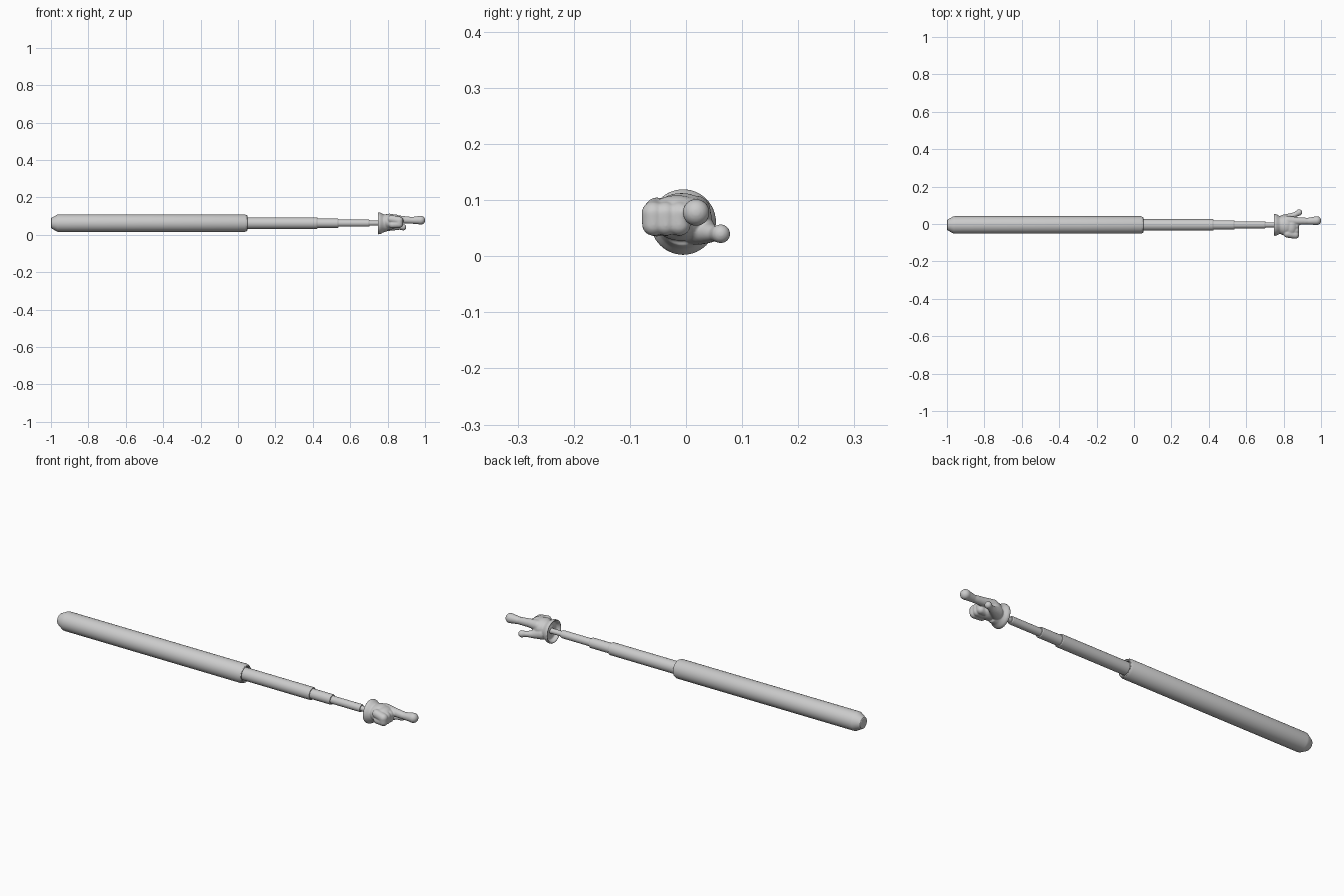
import bpy, bmesh, math
from mathutils import Vector, Matrix

if "Cube" in bpy.data.objects:
    bpy.data.objects.remove(bpy.data.objects["Cube"])

CY, CZ = -0.005, 0.062


def lathe(bm, profile, n=32, cy=CY, cz=CZ):
    """Revolve (x, radius) points about a line parallel to x; ends are capped."""
    rings = []
    for x, r in profile:
        rings.append([bm.verts.new((x, cy + r * math.cos(2 * math.pi * i / n),
                                    cz + r * math.sin(2 * math.pi * i / n))) for i in range(n)])
    for a, b in zip(rings, rings[1:]):
        for i in range(n):
            j = (i + 1) % n
            bm.faces.new((a[i], a[j], b[j], b[i]))
    bm.faces.new(rings[0])
    bm.faces.new(rings[-1])


def finish(name, bm):
    bmesh.ops.recalc_face_normals(bm, faces=bm.faces[:])
    me = bpy.data.meshes.new(name)
    bm.to_mesh(me)
    bm.free()
    ob = bpy.data.objects.new(name, me)
    bpy.context.collection.objects.link(ob)
    return ob


def smooth(ob, angle=35):
    bpy.ops.object.select_all(action='DESELECT')
    bpy.context.view_layer.objects.active = ob
    ob.select_set(True)
    bpy.ops.object.shade_smooth_by_angle(angle=math.radians(angle))


def tube(name, profile):
    bm = bmesh.new()
    lathe(bm, profile)
    smooth(finish(name, bm), 25)


# handle grip with chamfered butt and lipped mouth
tube("handle", [(-1.0, 0.024), (-0.998, 0.028), (-0.965, 0.046), (-0.955, 0.047), (0.036, 0.047),
                (0.048, 0.042), (0.05, 0.039), (0.046, 0.034), (0.03, 0.032)])

# telescoping stages, each sliding out of the last
for k, (x0, x1, r) in enumerate([(0.02, 0.425, 0.031), (0.40, 0.537, 0.025), (0.51, 0.702, 0.019)]):
    tube(f"telescopic_stage_{k + 1}", [(x0, r), (x1 - 0.004, r), (x1, r - 0.002), (x1, r - 0.006), (x1 - 0.012, r - 0.006)])
tube("tip_rod", [(0.68, 0.013), (0.79, 0.013)])


# pointing hand: overlapping solids fused by a remesh
def ball(bm, c, r, squash=(1, 1, 1)):
    m = Matrix.Translation(c) @ Matrix.Diagonal((*[r * s for s in squash], 1))
    bmesh.ops.create_uvsphere(bm, u_segments=24, v_segments=14, radius=1, matrix=m)


def limb(bm, *pts):
    """Chain of spheres through (x, y, z, radius) points."""
    for a, b in zip(pts, pts[1:]):
        a, b = Vector(a), Vector(b)
        n = max(2, int((b - a).xyz.length / 0.005))
        for i in range(n + 1):
            p = a.lerp(b, i / n)
            ball(bm, p.xyz, p.w)


bm = bmesh.new()
# flared glove cuff, recessed around the rod
lathe(bm, [(0.768, 0.016), (0.765, 0.044), (0.749, 0.051), (0.746, 0.055), (0.749, 0.059),
           (0.76, 0.058), (0.778, 0.048), (0.80, 0.042)], cz=0.061)
# palm and back of hand
ball(bm, (0.81, -0.008, 0.070), 0.045, (1.1, 1.2, 0.95))
ball(bm, (0.838, -0.016, 0.080), 0.032, (1.1, 1.5, 0.9))
# index finger
limb(bm, (0.82, 0.018, 0.082, 0.026), (0.87, 0.016, 0.081, 0.021), (0.93, 0.015, 0.077, 0.018),
     (0.965, 0.017, 0.078, 0.022), (0.977, 0.018, 0.078, 0.024))
# curled fingers
for y in (-0.012, -0.036, -0.058):
    limb(bm, (0.82, y * 0.9, 0.084, 0.021), (0.862, y, 0.076, 0.0215),
         (0.862, y, 0.057, 0.0205), (0.825, y * 0.9, 0.054, 0.019))
# thumb
limb(bm, (0.80, 0.02, 0.05, 0.030), (0.835, 0.038, 0.042, 0.019), (0.865, 0.052, 0.040, 0.013),
     (0.883, 0.062, 0.040, 0.017))
hand = finish("pointing_hand", bm)
rm = hand.modifiers.new("fuse", 'REMESH')
rm.mode = 'VOXEL'
rm.voxel_size = 0.0028
sm = hand.modifiers.new("soften", 'SMOOTH')
sm.factor = 0.5
sm.iterations = 8
bpy.context.view_layer.objects.active = hand
hand.select_set(True)
for m in ("fuse", "soften"):
    bpy.ops.object.modifier_apply(modifier=m)
smooth(hand, 80)
